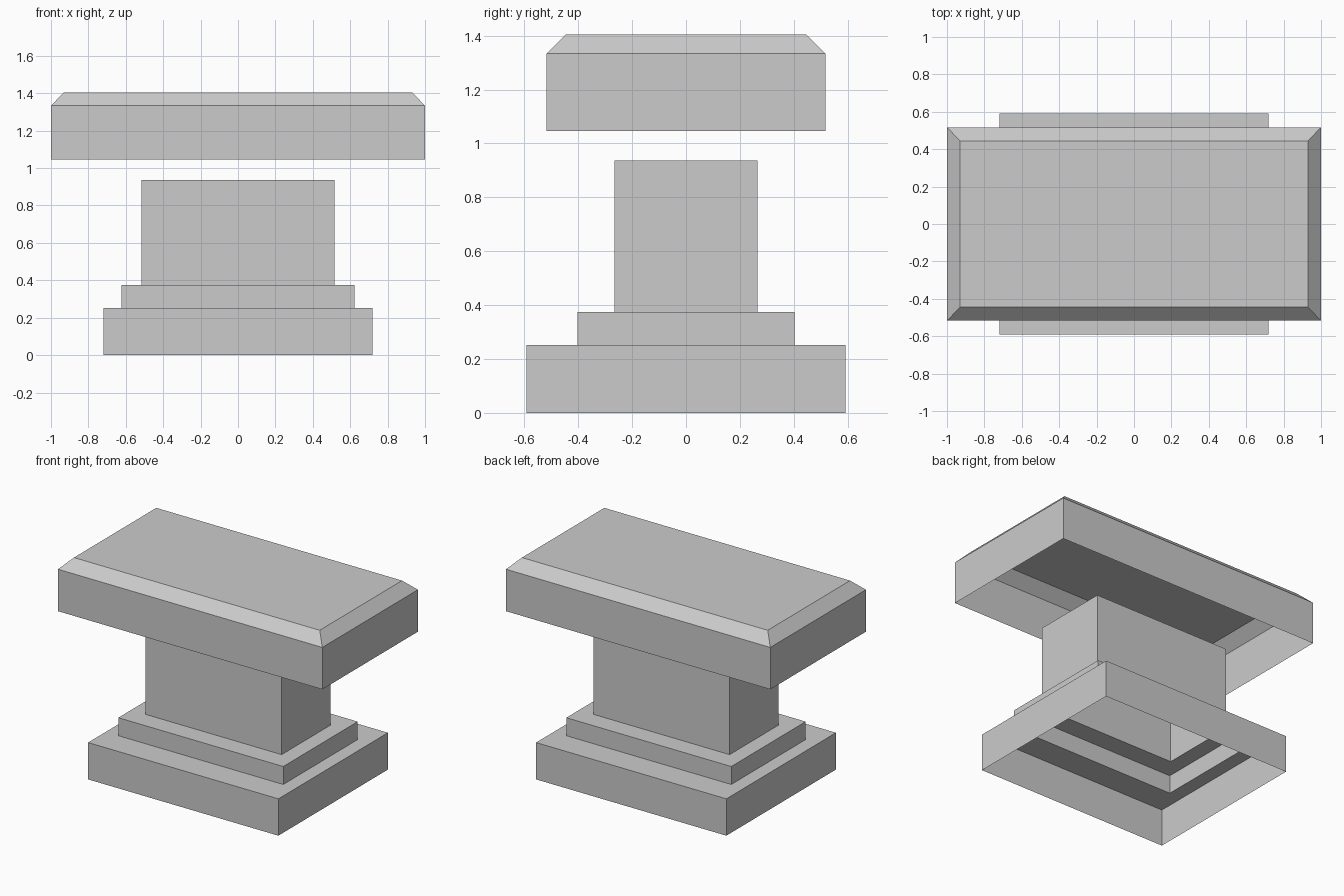
import bpy
import bmesh

cube = bpy.data.objects.get("Cube")
if cube:
    bpy.data.objects.remove(cube, do_unlink=True)

GREY = (0.6, 0.6, 0.6, 1.0)
stone = bpy.data.materials.new("grey stone")
stone.use_nodes = True
stone.diffuse_color = GREY
stone.node_tree.nodes["Principled BSDF"].inputs["Base Color"].default_value = GREY


def stepped_shell(name, rings, capped):
    """Skin a stack of rectangles (half x, half y, z), open at the bottom."""
    bm = bmesh.new()
    loops = [[bm.verts.new((sx * hx, sy * hy, z))
              for sx, sy in ((-1, -1), (1, -1), (1, 1), (-1, 1))]
             for hx, hy, z in rings]
    for low, high in zip(loops, loops[1:]):
        for i in range(4):
            j = (i + 1) % 4
            bm.faces.new((low[i], low[j], high[j], high[i]))
    if capped:
        bm.faces.new(loops[-1])
    mesh = bpy.data.meshes.new(name)
    bm.to_mesh(mesh)
    bm.free()
    mesh.materials.append(stone)
    obj = bpy.data.objects.new(name, mesh)
    bpy.context.collection.objects.link(obj)
    return obj


# Hollow plinth, step and column in one continuous skin
base, step, column = (0.72, 0.592), (0.624, 0.402), (0.516, 0.265)
stepped_shell("stepped_pedestal", [
    (*base, 0.0), (*base, 0.252),
    (*step, 0.252), (*step, 0.375),
    (*column, 0.375), (*column, 0.937),
], capped=False)

# Hollow bevelled slab floating above the column
slab = (1.0, 0.517)
stepped_shell("top_slab", [
    (*slab, 1.047), (*slab, 1.334), (0.93, 0.445, 1.405),
], capped=True)
